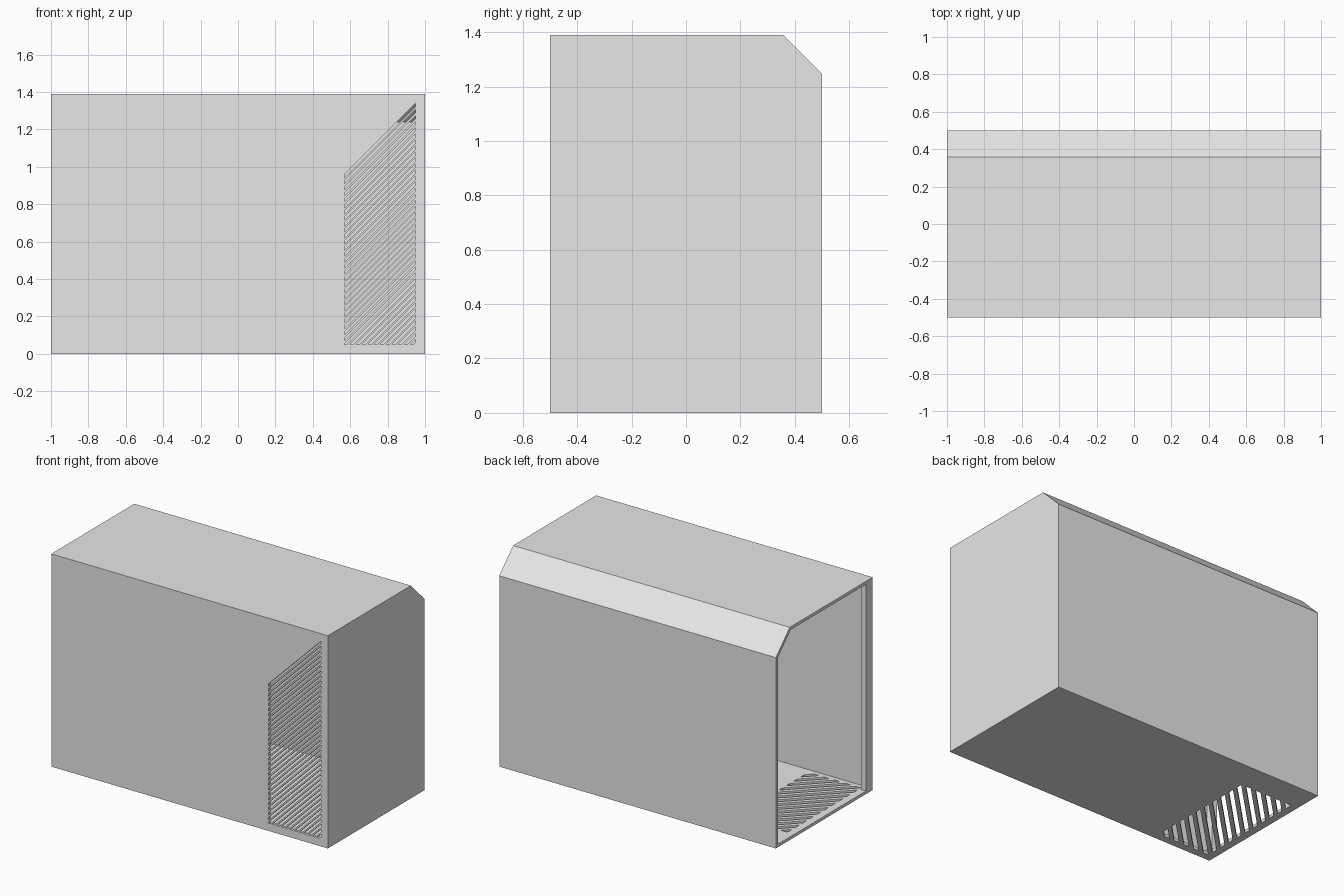
import bpy
import bmesh
from mathutils import Vector

cube = bpy.data.objects.get("Cube")
if cube:
    bpy.data.objects.remove(cube, do_unlink=True)

WALL = 0.02

grey = bpy.data.materials.new("light_grey")
grey.use_nodes = True
grey.diffuse_color = (0.8, 0.8, 0.8, 1)
grey.node_tree.nodes["Principled BSDF"].inputs["Base Color"].default_value = (0.8, 0.8, 0.8, 1)


def finish(name, bm):
    bmesh.ops.recalc_face_normals(bm, faces=bm.faces)
    mesh = bpy.data.meshes.new(name)
    bm.to_mesh(mesh)
    bm.free()
    mesh.materials.append(grey)
    obj = bpy.data.objects.new(name, mesh)
    bpy.context.collection.objects.link(obj)
    return obj


def extrude(bm, offset):
    """Thicken every face of a flat sheet along one direction."""
    result = bmesh.ops.extrude_face_region(bm, geom=bm.faces[:])
    verts = [g for g in result["geom"] if isinstance(g, bmesh.types.BMVert)]
    bmesh.ops.translate(bm, verts=verts, vec=offset)


def prism(name, x0, x1, front, inset):
    """Chamfered side profile swept along x."""
    back, top = 0.5 - inset, 1.39 - inset
    shift = inset * 0.414
    profile = [(front, inset), (back, inset), (back, 1.247 - shift),
               (0.357 - shift, top), (front, top)]
    bm = bmesh.new()
    bm.faces.new([bm.verts.new((x0, y, z)) for y, z in profile])
    extrude(bm, Vector((x1 - x0, 0, 0)))
    return finish(name, bm)


def slots(name, origin, u, v, size, first, pitch, width, depth):
    """Diagonal bars filling a rectangle spanned by the axes u and v."""
    bm = bmesh.new()
    w, h = size
    corners = [(0, 0), (w, 0), (w, h), (0, h)]
    bm.faces.new([bm.verts.new(origin + u * a + v * b) for a, b in corners])
    across = v - u
    c = first
    while c > -w:
        for edge in (c, c - width):
            bmesh.ops.bisect_plane(bm, geom=bm.verts[:] + bm.edges[:] + bm.faces[:],
                                   plane_co=origin + v * edge, plane_no=across)
        c -= pitch
    # keep only the strips that become openings
    solid = []
    for face in bm.faces:
        height = first - (face.calc_center_median() - origin).dot(across)
        if height < 0 or height % pitch > width:
            solid.append(face)
    bmesh.ops.delete(bm, geom=solid, context="FACES")
    bmesh.ops.split_edges(bm, edges=[e for e in bm.edges if len(e.link_faces) > 1])
    extrude(bm, depth)
    return finish(name, bm)


X, Y, Z = Vector((1, 0, 0)), Vector((0, 1, 0)), Vector((0, 0, 1))

# Outer case
case = prism("case_shell", -1, 1, -0.5, 0)

# Hollow interior, with a narrower mouth that leaves a lip on the front wall
cutters = [
    prism("cavity_cutter", -0.964, 1 - WALL, -0.5 + WALL, WALL),
    prism("mouth_cutter", -1.1, -0.9, -0.43, WALL),
    # Front grille: fine slots, its upper edge sloping with the bars
    slots("front_vent_cutter", Vector((0.57, -0.55, 0.05)), X, Z, (0.38, 1.29),
          0.91, 0.0323, 0.018, Y * 0.1),
    # Floor grille: coarser slots beside the open end
    slots("floor_vent_cutter", Vector((-0.95, -0.45, -0.05)), X, Y, (0.38, 0.76),
          0.75, 0.075, 0.038, Z * 0.1),
]

for cutter in cutters:
    cutter.hide_render = True
    mod = case.modifiers.new(cutter.name, "BOOLEAN")
    mod.operation = "DIFFERENCE"
    mod.solver = "EXACT"
    mod.object = cutter

# Bake the cuts and drop the cutters
graph = bpy.context.evaluated_depsgraph_get()
baked = bpy.data.meshes.new_from_object(case.evaluated_get(graph))
case.modifiers.clear()
case.data = baked
for cutter in cutters:
    bpy.data.objects.remove(cutter, do_unlink=True)
case.data.materials.clear()
case.data.materials.append(grey)
for poly in case.data.polygons:
    poly.material_index = 0
